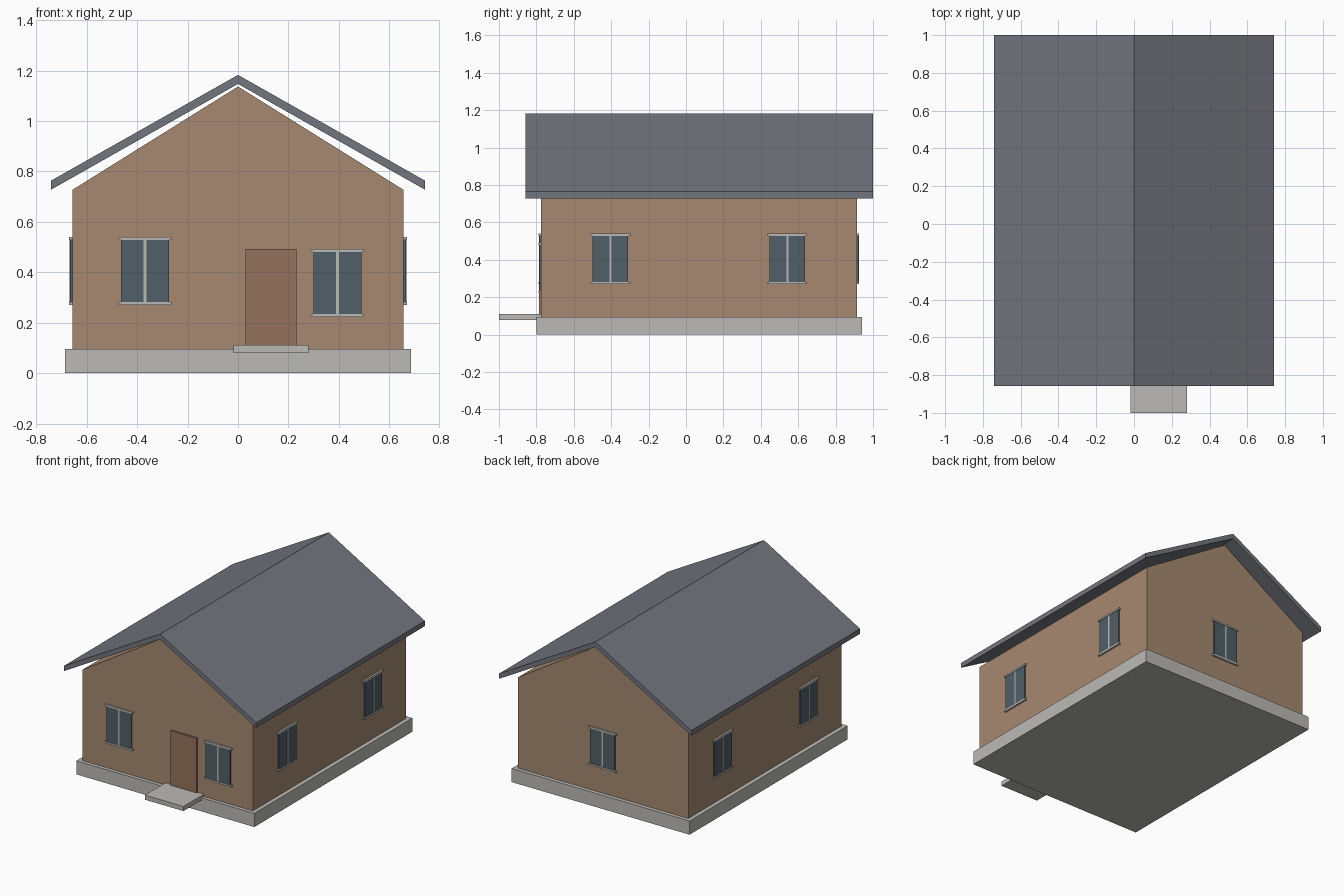
import bpy
import math
from mathutils import Matrix

if "Cube" in bpy.data.objects:
    bpy.data.objects.remove(bpy.data.objects["Cube"])


def material(name, rgb):
    m = bpy.data.materials.new(name)
    m.diffuse_color = (*rgb, 1)
    m.use_nodes = True
    m.node_tree.nodes["Principled BSDF"].inputs["Base Color"].default_value = m.diffuse_color
    return m


STONE = material("stone", (0.50, 0.49, 0.46))
WALL = material("wall", (0.38, 0.25, 0.16))
ROOF = material("roof", (0.17, 0.18, 0.21))
GLASS = material("glass", (0.08, 0.115, 0.14))
WOOD = material("wood", (0.30, 0.17, 0.11))

HALF_X, FRONT, BACK = 0.657, -0.775, 0.913


def add_mesh(name, verts, faces, mat):
    mesh = bpy.data.meshes.new(name)
    mesh.from_pydata(verts, [], faces)
    mesh.materials.append(mat)
    ob = bpy.data.objects.new(name, mesh)
    bpy.context.collection.objects.link(ob)
    return ob


def extrude_y(name, profile, y0, y1, mat):
    """Solid from an anticlockwise x-z profile, running from y0 to y1."""
    n = len(profile)
    verts = [(x, y, z) for y in (y0, y1) for x, z in profile]
    faces = [list(range(n)), list(range(2 * n - 1, n - 1, -1))]
    faces += [[i, i + n, (i + 1) % n + n, (i + 1) % n] for i in range(n)]
    return add_mesh(name, verts, faces, mat)


def box(name, x0, x1, y0, y1, z0, z1, mat):
    return extrude_y(name, [(x0, z0), (x1, z0), (x1, z1), (x0, z1)], y0, y1, mat)


# Plinth and entrance step
box("foundation", -0.686, 0.686, -0.80, 0.94, 0, 0.095, STONE)
box("entrance_step", -0.018, 0.28, -1.0, FRONT, 0.079, 0.111, STONE)

# Gabled walls
extrude_y("walls", [(-HALF_X, 0.095), (HALF_X, 0.095), (HALF_X, 0.727),
                    (0, 1.137), (-HALF_X, 0.727)], FRONT, BACK, WALL)

# Overhanging roof, one folded slab
extrude_y("roof", [(-0.741, 0.728), (0, 1.147), (0.741, 0.728), (0.741, 0.764),
                   (0, 1.183), (-0.741, 0.764)], -0.858, 1.0, ROOF)

# Door
box("door", 0.03, 0.232, FRONT - 0.012, FRONT, 0.111, 0.492, WOOD)


def window(name, x, y, z, angle):
    """Two-pane window facing -y, turned about z and placed on a wall."""
    parts = [
        box(name + "_glass", -0.095, 0.095, -0.009, 0, -0.125, 0.125, GLASS),
        box(name + "_mullion", -0.006, 0.006, -0.011, 0, -0.123, 0.123, STONE),
        box(name + "_lintel", -0.106, 0.106, -0.013, 0, 0.123, 0.135, STONE),
        box(name + "_sill", -0.106, 0.106, -0.013, 0, -0.135, -0.123, STONE),
    ]
    place = Matrix.Translation((x, y, z)) @ Matrix.Rotation(math.radians(angle), 4, "Z")
    for p in parts:
        p.data.transform(place)


# Windows on all four walls
window("front_left_window", -0.369, FRONT, 0.405, 0)
window("front_right_window", 0.394, FRONT, 0.357, 0)
window("back_window", 0, BACK, 0.405, 180)
for side, x, angle in (("right", HALF_X, 90), ("left", -HALF_X, -90)):
    for end, y in (("near", -0.404), ("far", 0.542)):
        window(f"{side}_{end}_window", x, y, 0.405, angle)
